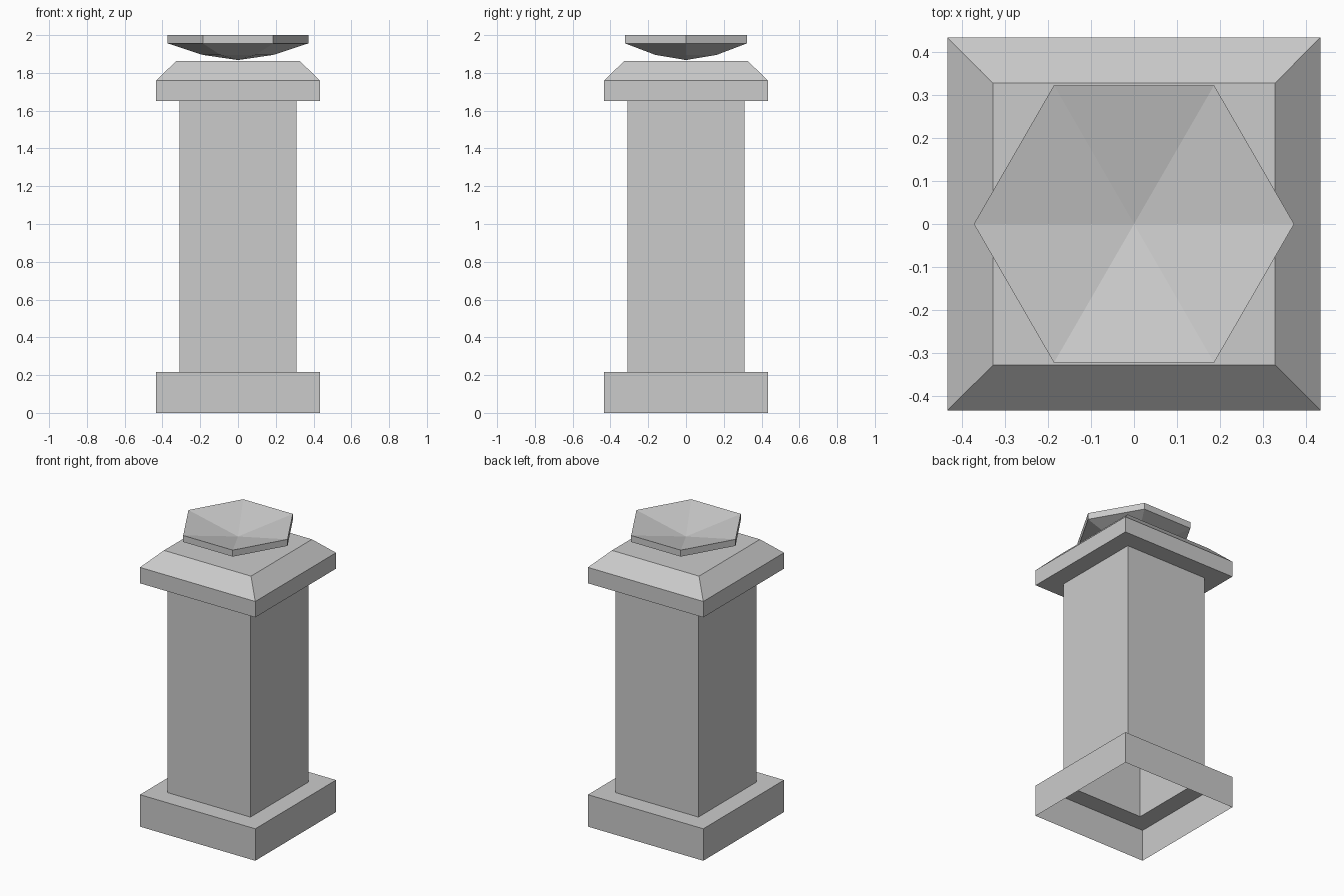
import bpy, bmesh, math

if "Cube" in bpy.data.objects:
    bpy.data.objects.remove(bpy.data.objects["Cube"])


def loft(name, profile, sides, turn=0.0):
    """Sweep a (radius, z) profile around z; radius 0 makes a single tip point."""
    bm = bmesh.new()
    rings = []
    for r, z in profile:
        if r == 0:
            rings.append([bm.verts.new((0, 0, z))])
        else:
            rings.append([bm.verts.new((r * math.cos(turn + math.tau * i / sides),
                                        r * math.sin(turn + math.tau * i / sides), z))
                          for i in range(sides)])
    for a, b in zip(rings, rings[1:]):
        for i in range(sides):
            j = (i + 1) % sides
            if len(a) == 1:
                bm.faces.new((a[0], b[j], b[i]))
            elif len(b) == 1:
                bm.faces.new((a[i], a[j], b[0]))
            else:
                bm.faces.new((a[i], a[j], b[j], b[i]))
    # merge coplanar cap triangles so flat tops stay a single face
    bmesh.ops.dissolve_limit(bm, angle_limit=0.001, verts=bm.verts[:], edges=bm.edges[:])
    mesh = bpy.data.meshes.new(name)
    bm.to_mesh(mesh)
    bm.free()
    obj = bpy.data.objects.new(name, mesh)
    bpy.context.collection.objects.link(obj)
    return obj


# Square pedestal: hollow, open underneath, with plinth, shaft and chamfered cap
half_widths = [(0.433, 0), (0.433, 0.217), (0.311, 0.217), (0.311, 1.652),
               (0.433, 1.652), (0.433, 1.76), (0.327, 1.863), (0, 1.863)]
loft("pedestal", [(w * math.sqrt(2), z) for w, z in half_widths], 4, math.pi / 4)

# Shallow six-sided bowl: pointed underside, upright rim, dished inside
loft("bowl", [(0, 1.868), (0.186, 1.895), (0.372, 1.956), (0.372, 2.0), (0, 1.92)], 6)
